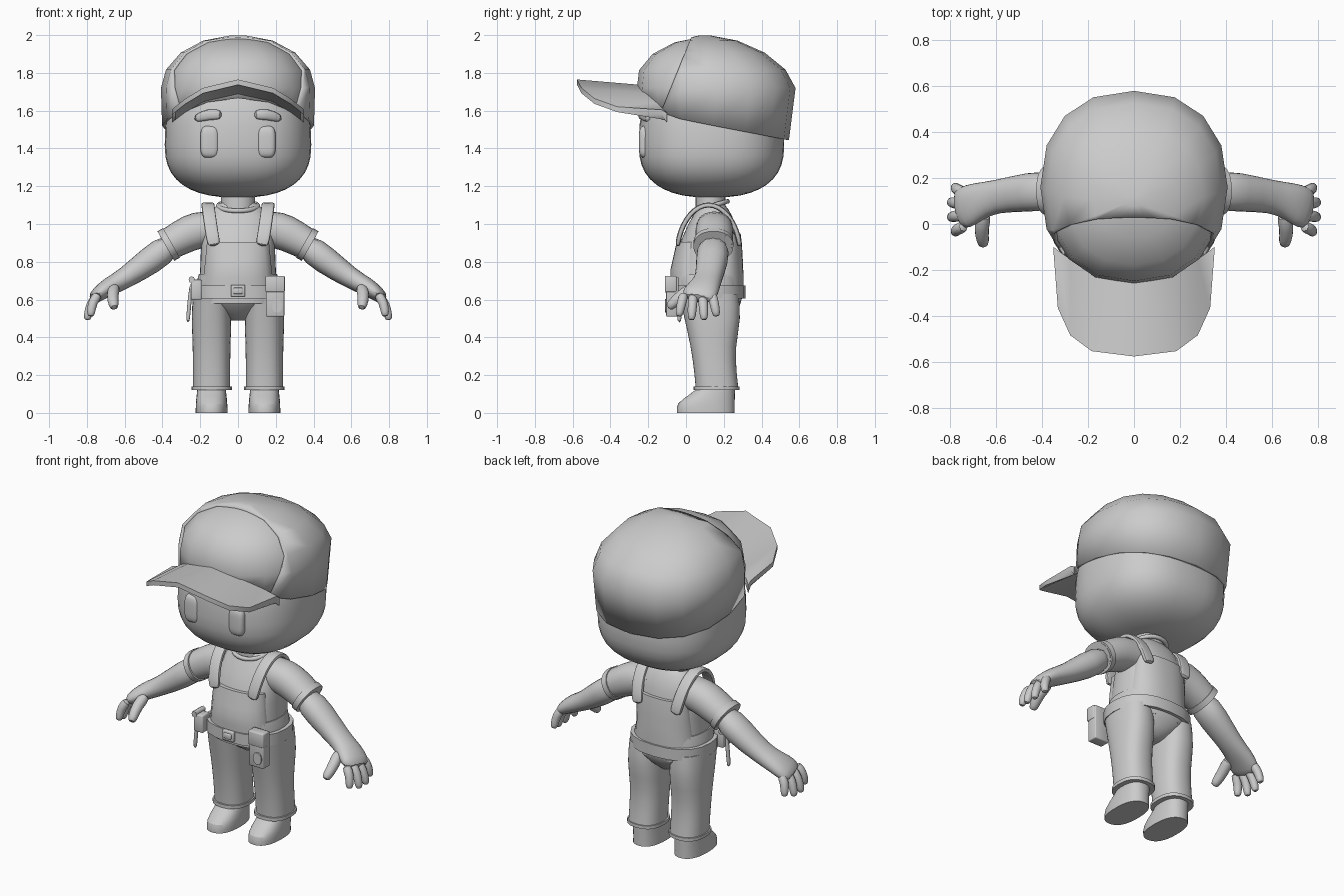
import bpy, bmesh, math
from mathutils import Vector

cube = bpy.data.objects.get("Cube")
if cube:
    bpy.data.objects.remove(cube, do_unlink=True)

GREY = (.6, .6, .6, 1)
plain_grey = bpy.data.materials.new("plain grey")
plain_grey.use_nodes = True
plain_grey.diffuse_color = GREY
plain_grey.node_tree.nodes["Principled BSDF"].inputs["Base Color"].default_value = GREY


def finish(name, bm, smooth_levels=0, mirror=False, thickness=0):
    bmesh.ops.recalc_face_normals(bm, faces=bm.faces)
    mesh = bpy.data.meshes.new(name)
    bm.to_mesh(mesh)
    bm.free()
    mesh.materials.append(plain_grey)
    obj = bpy.data.objects.new(name, mesh)
    bpy.context.collection.objects.link(obj)
    bpy.ops.object.select_all(action='DESELECT')
    obj.select_set(True)
    bpy.context.view_layer.objects.active = obj
    bpy.ops.object.shade_smooth_by_angle(angle=math.radians(50))
    if thickness:
        solidify = obj.modifiers.new("Solidify", 'SOLIDIFY')
        solidify.thickness = thickness
    if mirror:
        obj.modifiers.new("Mirror", 'MIRROR')
    if smooth_levels:
        subdivision = obj.modifiers.new("Subdivision", 'SUBSURF')
        subdivision.levels = subdivision.render_levels = smooth_levels


# Join closed rings into a skin; crisp keeps the end edges hard
def skin(rings, bottom=True, crisp=False):
    bm = bmesh.new()
    rows = [[bm.verts.new(point) for point in ring] for ring in rings]
    count = len(rows[0])
    for lower, upper in zip(rows, rows[1:]):
        for i in range(count):
            j = (i + 1) % count
            bm.faces.new((lower[i], lower[j], upper[j], upper[i]))
    ends = [bm.faces.new(rows[-1])]
    if bottom:
        ends.append(bm.faces.new(rows[0]))
    if crisp:
        crease = bm.edges.layers.float.new("crease_edge")
        for face in ends:
            for edge in face.edges:
                edge[crease] = 1
    return bm


def power(value, roundness):
    return math.copysign(abs(value) ** (2 / roundness), value)


def oval(roundness, count):
    angles = [math.tau * i / count for i in range(count)]
    return [(power(math.cos(a), roundness), power(math.sin(a), roundness)) for a in angles]


# Stack of level rings: each row is height, half width, front, back
def stack(name, rows, centre=0, roundness=2.4, levels=1, mirror=False):
    rings = [[(centre + half * c, (front + back) / 2 + (back - front) / 2 * s, z)
              for c, s in oval(roundness, 20)] for z, half, front, back in rows]
    finish(name, skin(rings, crisp=True), levels, mirror)


# Tube along a path: each row is a point, then radius across and radius upright
def tube(name, rows, across=(0, 1, 0), count=12, levels=1, crisp=False, mirror=True, roundness=2.2):
    points = [Vector(row[:3]) for row in rows]
    rings = []
    for i, (point, row) in enumerate(zip(points, rows)):
        along = (points[min(i + 1, len(points) - 1)] - points[max(i - 1, 0)]).normalized()
        side = Vector(across)
        side = (side - along * side.dot(along)).normalized()
        up = along.cross(side)
        rings.append([point + side * row[3] * c + up * row[4] * s for c, s in oval(roundness, count)])
    finish(name, skin(rings, crisp=crisp), levels, mirror)


# Rounded block; drop is the depth below the centre
def blob(name, centre, radii, drop, roundness, mirror=False):
    cx, cy, cz = centre
    rx, ry, rz = radii
    rings = []
    for i in range(1, 20):
        tilt = math.pi * (i / 20 - .5)
        rise, wide = power(math.sin(tilt), roundness), power(math.cos(tilt), roundness)
        z = cz + rise * (drop if rise < 0 else rz)
        rings.append([(cx + rx * wide * c, cy + ry * wide * s, z) for c, s in oval(roundness, 36)])
    finish(name, skin(rings), mirror=mirror)


def box(name, low, high):
    bm = bmesh.new()
    bmesh.ops.create_cube(bm, size=1)
    for vert in bm.verts:
        vert.co = [(a + b) / 2 + (b - a) * c for a, b, c in zip(low, high, vert.co)]
    bmesh.ops.bevel(bm, geom=bm.edges[:], offset=.006, segments=2, affect='EDGES', profile=.5)
    finish(name, bm)


# Head and face
blob("head", (0, .135, 1.42), (.388, .385, .45), drop=.28, roundness=2.5)
stack("neck", [(z, .09, .05, .21) for z in (1, 1.2)], roundness=2, levels=0)
blob("eye", (.15, -.21, 1.435), (.05, .04, .085), drop=.085, roundness=3.5, mirror=True)
tube("eyebrow", [(.08, -.23, 1.575, .025, .027), (.15, -.225, 1.585, .03, .032),
                 (.235, -.19, 1.553, .022, .022)], roundness=3)


# Cap: tilted rim below, domed rings above
def cap_shell(inset):
    rim = []
    for c, s in oval(2.3, 16):
        y = .145 + (.4 - inset * (s > 0)) * s
        rim.append(((.402 - inset) * c, y, 1.52 - .19 * (y - .145) + .07 * max(0, -s) ** 4))
    rings = [rim]
    for step in range(5):
        tilt = math.pi / 2 * step / 4.2
        rise = power(math.sin(tilt), 1.9)
        wide, deep = power(math.cos(tilt), 2.1), power(math.cos(tilt), 1.8)
        rings.append([((.408 - inset) * wide * c,
                       .16 - .06 * rise + (.42 - inset * (s > 0)) * deep * s,
                       1.72 + (.28 - inset / 2) * rise) for c, s in oval(2.3, 16)])
    return skin(rings, bottom=False)


crown = cap_shell(0)
bmesh.ops.bisect_plane(crown, geom=crown.verts[:] + crown.edges[:] + crown.faces[:],
                       plane_co=(0, -.13, 1.6), plane_no=(0, .32, -.13), clear_inner=True)
finish("cap_crown", crown, thickness=.02)
finish("cap_front_panel", cap_shell(.02), thickness=.01)

brim = []
for i in range(-4, 5):
    angle = math.pi / 2 * i / 4
    u = power(math.sin(angle), 3)
    x = .35 * u
    root_y, root_z = -.245 + .145 * u * u, 1.737 - .15 * u * u
    edge_y, edge_z = -.13 - .447 * power(math.cos(angle), 3), 1.765 - .16 * u * u
    brim.append([(x, root_y, root_z), (x, edge_y, edge_z),
                 (x, edge_y, edge_z - .028), (x, root_y, root_z - .05)])
finish("cap_brim", skin(brim))

# Torso
TORSO = [(.58, .22, -.06, .29), (.75, .2, -.07, .29), (.93, .2, -.03, .28),
         (1.05, .175, .04, .25), (1.11, .1, .07, .2)]
stack("shirt_body", TORSO)


def torso_y(x, z, facing):
    for lower, upper in zip(TORSO, TORSO[1:]):
        if lower[0] <= z <= upper[0]:
            t = (z - lower[0]) / (upper[0] - lower[0])
            half, front, back = (a + (b - a) * t for a, b in zip(lower[1:], upper[1:]))
            bulge = max(0, 1 - abs(x / half) ** 2.4) ** (1 / 2.4)
            return (front + back) / 2 + facing * (back - front) / 2 * bulge


# Bib and back panel hug the shirt
for name, facing, top in (("bib", -1, .905), ("back_panel", 1, .95)):
    rows = []
    for k in range(7):
        z = .62 + (top - .62) * k / 6
        half = .192 - .028 * k / 6
        across = [half * i / 6 for i in range(-6, 7)]
        outer = [(x, torso_y(x, z, facing) + facing * .014, z) for x in across]
        inner = [(x, y - facing * .025, z) for x, y, z in outer]
        rows.append(outer + inner[::-1])
    finish(name, skin(rows))

# Straps arch over the shoulders, collar rings the neck
strap = []
for i in range(11):
    angle = math.pi * i / 10
    arch = abs(math.sin(angle))
    strap.append((.125 + .035 * arch, .12 - .165 * math.cos(angle),
                  .88 + .225 * arch ** 1.2, .035, .014))
tube("strap", strap, across=(1, 0, 0), roundness=5)
collar = [(.105 * c, .13 + .09 * s, 1.095 + .025 * s, .012, .012) for c, s in oval(2, 24)]
tube("shirt_collar", collar + collar[:1], across=(0, 0, 1), levels=0, mirror=False)

# Sleeves and arms
tube("sleeve", [(.1, .15, .98, .1, .09), (.22, .15, .97, .105, .105),
                (.3, .15, .93, .105, .095), (.38, .145, .885, .1, .086)], crisp=True)
tube("sleeve_cuff", [(.352, .145, .9, .106, .09), (.382, .145, .883, .106, .09)],
     count=24, levels=0)
tube("arm", [(.34, .145, .9, .09, .075), (.46, .14, .81, .09, .08), (.6, .12, .71, .072, .056),
             (.68, .1, .67, .085, .052), (.74, .07, .63, .1, .042), (.77, .06, .6, .08, .03)])


# Fingers taper from the knuckle and bend a little outwards
def finger(name, base, tip, radius, across=(0, 1, 0)):
    base, tip = Vector(base), Vector(tip)
    bend = base.lerp(tip, .5) + Vector((.015, 0, .012))
    path = ((base, 1.1), (bend, 1), (bend.lerp(tip, .8), .9), (tip, .5))
    tube(name, [(*point, radius * size, radius * size) for point, size in path], across, count=8)


for i, name in enumerate(("little_finger", "ring_finger", "middle_finger", "index_finger")):
    spread = abs(i - 1.5)
    finger(name, (.735, .135 - .048 * i, .635),
           (.81 - .02 * spread, .163 - .067 * i, .48 + .02 * spread), radius=.027)
finger("thumb", (.65, .05, .67), (.655, -.095, .555), radius=.034, across=(1, 0, 0))

# Trousers
stack("trouser_seat", [(.49, .04, .08, .22), (.57, .2, -.03, .3), (.64, .24, -.07, .3),
                       (.735, .21, -.08, .3)])
stack("trouser_leg", [(.63, .1, -.04, .28), (.5, .108, -.01, .295), (.35, .1, .025, .26),
                      (.2, .1, .045, .27), (.12, .1, .05, .28)], centre=.14, mirror=True)
stack("trouser_cuff", [(z, .107, .04, .283) for z in (.12, .14)],
      centre=.14, levels=0, mirror=True)

# Shoes with laces
stack("shoe", [(0, .085, -.05, .26), (.05, .085, -.055, .26), (.09, .08, .01, .26),
               (.14, .075, .07, .26)], centre=.14, mirror=True)
for y, z in ((.012, .085), (.042, .1)):
    tube("shoe_lace", [(.14 + .05 * k, y + .02 * k * k, z - .012 * k * k, .006, .006)
                       for k in (-1, -.5, 0, .5, 1)], count=6)

# Belt, buckle, pouch and hanging tool
stack("belt", [(z, .245, -.088, .315) for z in (.605, .675)], levels=0)
box("buckle", (-.038, -.1, .615), (.038, -.08, .678))
box("buckle_plate", (-.025, -.108, .63), (.025, -.09, .663))
box("pouch", (.148, -.105, .51), (.245, -.04, .72))
box("pouch_flap", (.145, -.112, .64), (.248, -.05, .725))
tube("pouch_button", [(.207, y, .568, .028, .036) for y in (-.09, -.112)],
     across=(1, 0, 0), count=20, levels=0, mirror=False)
box("tool_loop", (-.25, -.07, .6), (-.19, 0, .705))
tube("tool_handle", [(-.265, -.035, .475, .012, .01), (-.262, -.035, .54, .014, .012),
                     (-.245, -.035, .7, .013, .011)], count=8, mirror=False)
tube("tool_head", [(-.245, y, .705, .016, .018) for y in (-.075, .015)],
     across=(1, 0, 0), count=8, levels=0, mirror=False)
